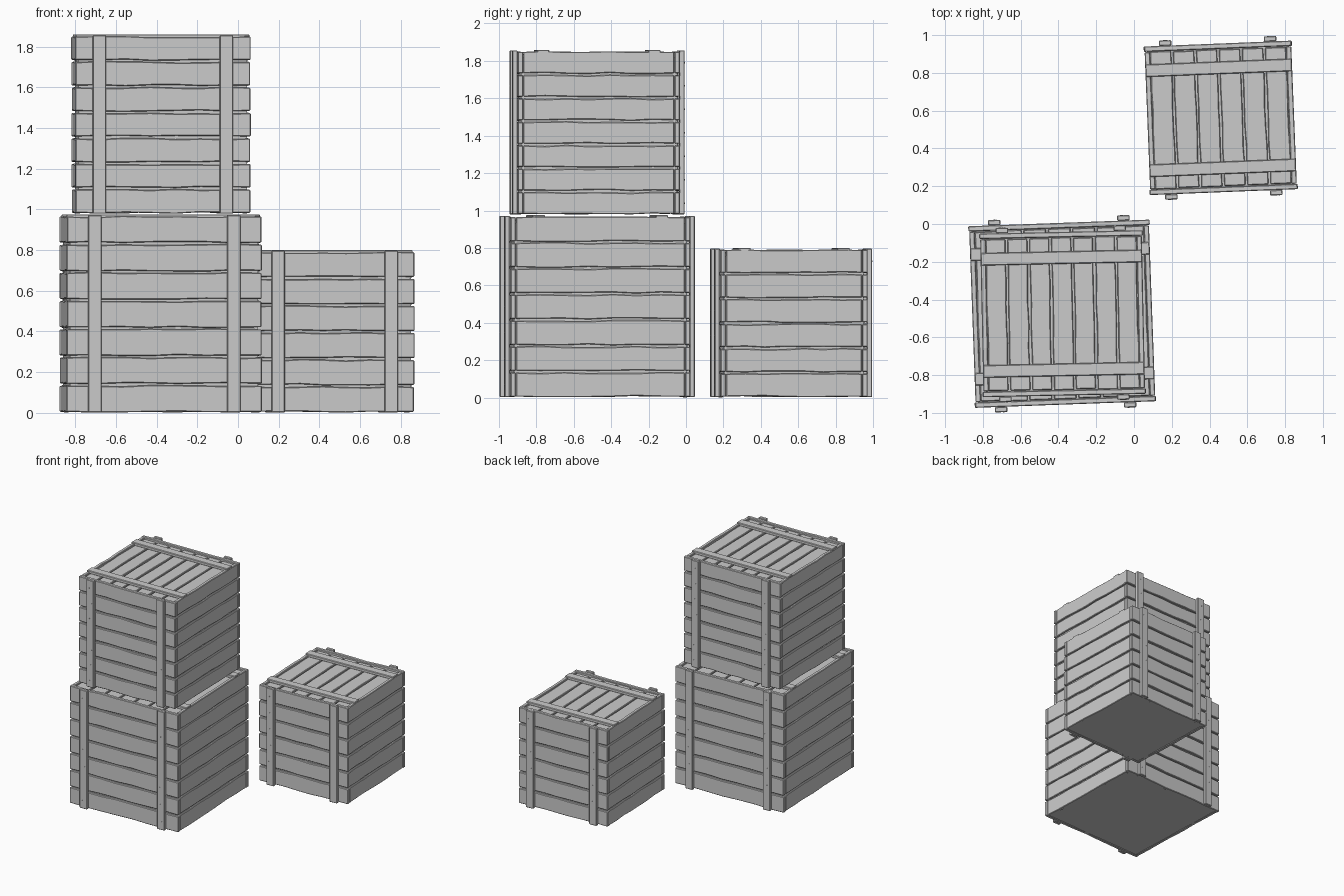
import bpy, bmesh, math, random
from mathutils import Matrix, Vector

if "Cube" in bpy.data.objects:
    bpy.data.objects.remove(bpy.data.objects["Cube"])

random.seed(4)
T = 0.028        # board thickness
GAP = 0.011      # gap between boards
BATTEN = 0.066   # batten width
PROUD = 0.028    # batten thickness


def add_object(name, bm, matrix, bevel=0.0):
    bmesh.ops.recalc_face_normals(bm, faces=bm.faces)
    mesh = bpy.data.meshes.new(name)
    bm.to_mesh(mesh)
    bm.free()
    obj = bpy.data.objects.new(name, mesh)
    bpy.context.collection.objects.link(obj)
    obj.matrix_world = matrix
    if bevel:
        mod = obj.modifiers.new("worn_edges", 'BEVEL')
        mod.width = bevel
        mod.segments = 1
        mod.limit_method = 'ANGLE'
    return obj


def board(name, matrix, length, thick, width, wobble=0.004, bevel=0.004, steps=7):
    """Plank along local X, thickness on Y, width on Z, with slightly wavy long edges."""
    bm = bmesh.new()
    rings = []
    for i in range(steps + 1):
        x = (i / steps - 0.5) * length
        inner = 0 < i < steps
        lo = -width / 2 + (random.uniform(-wobble, wobble) if inner else 0)
        hi = width / 2 + (random.uniform(-wobble, wobble) if inner else 0)
        y = thick / 2
        rings.append([bm.verts.new((x, a, b)) for a, b in ((-y, lo), (y, lo), (y, hi), (-y, hi))])
    for a, b in zip(rings, rings[1:]):
        for k in range(4):
            bm.faces.new((a[k], a[(k + 1) % 4], b[(k + 1) % 4], b[k]))
    bm.faces.new(rings[0])
    bm.faces.new(rings[-1])
    return add_object(name, bm, matrix, bevel)


def box(name, matrix, size, bevel=0.0):
    bm = bmesh.new()
    bmesh.ops.create_cube(bm, size=1)
    bmesh.ops.scale(bm, vec=Vector(size), verts=bm.verts)
    return add_object(name, bm, matrix, bevel)


def nails(name, matrix, heights):
    """Small nail heads in one object, facing local -Y."""
    bm = bmesh.new()
    for z in heights:
        place = Matrix.Translation((random.uniform(-0.015, 0.015), 0, z)) @ Matrix.Rotation(math.pi / 2, 4, 'X')
        bmesh.ops.create_cone(bm, cap_ends=True, segments=6, radius1=0.004, radius2=0.004,
                              depth=0.003, matrix=place)
    add_object(name, bm, matrix)


def crate(name, centre, angle, w, h, rows, lid_count, batten_x, lid_y):
    base = Matrix.Translation(centre) @ Matrix.Rotation(math.radians(angle), 4, 'Z')
    move = Matrix.Translation
    half = w / 2
    pitch = h / rows

    # closed inner box seen through the gaps and from below
    inner_h = h - 0.045
    box(name + "_inner_box", base @ move((0, 0, 0.008 + inner_h / 2)),
        (w - 1.3 * T, w - 1.3 * T, inner_h))

    # four walls of horizontal boards; side boards sit between front and back
    for i, side in enumerate(("front", "right", "back", "left")):
        turn = base @ Matrix.Rotation(i * math.pi / 2, 4, 'Z')
        is_side = i % 2 == 1
        length = w - 2 * T - 0.004 if is_side else w
        out = half - T / 2 - (0.005 if is_side else 0)
        for r in range(rows):
            z = pitch * (r + 0.5)
            trim = 0 if is_side else random.uniform(0, 0.008)
            board(f"{name}_{side}_board_{r + 1}", turn @ move((0, -out, z)),
                  length - trim, T, pitch - GAP)
        # upright battens and nails on front and back
        if not is_side:
            for s, label in ((-1, "left"), (1, "right")):
                at = turn @ move((s * batten_x, -half - PROUD / 2, h / 2 + 0.002))
                box(f"{name}_{side}_batten_{label}", at, (BATTEN, PROUD, h), 0.004)
                nails(f"{name}_{side}_nails_{label}",
                      turn @ move((s * batten_x, -half - PROUD, 0)),
                      [pitch * (r + 0.5) for r in range(rows)])

    # recessed lid planks running front to back
    lid_w = w - 2 * T
    step = lid_w / lid_count
    flat = Matrix.Rotation(math.pi / 2, 4, 'Z') @ Matrix.Rotation(math.pi / 2, 4, 'X')
    for k in range(lid_count):
        x = -lid_w / 2 + step * (k + 0.5)
        board(f"{name}_lid_plank_{k + 1}", base @ move((x, 0, h - 0.03)) @ flat,
              lid_w - random.uniform(0, 0.01), 0.026, step - GAP, 0.003)

    # two cross battens over the lid
    for s, label in ((-1, "front"), (1, "back")):
        box(f"{name}_lid_batten_{label}", base @ move((0, s * lid_y, h - 0.007)),
            (w - 0.012, BATTEN, 0.025), 0.004)


crate("lower_crate", (-0.38, -0.475, 0.0), 2.1, 0.962, 0.97, 7, 7, 0.342, 0.33)
crate("upper_crate", (-0.378, -0.475, 0.977), 1.2, 0.866, 0.877, 7, 7, 0.312, 0.297)
crate("small_crate", (0.459, 0.562, 0.0), 2.3, 0.787, 0.795, 6, 6, 0.278, 0.265)
